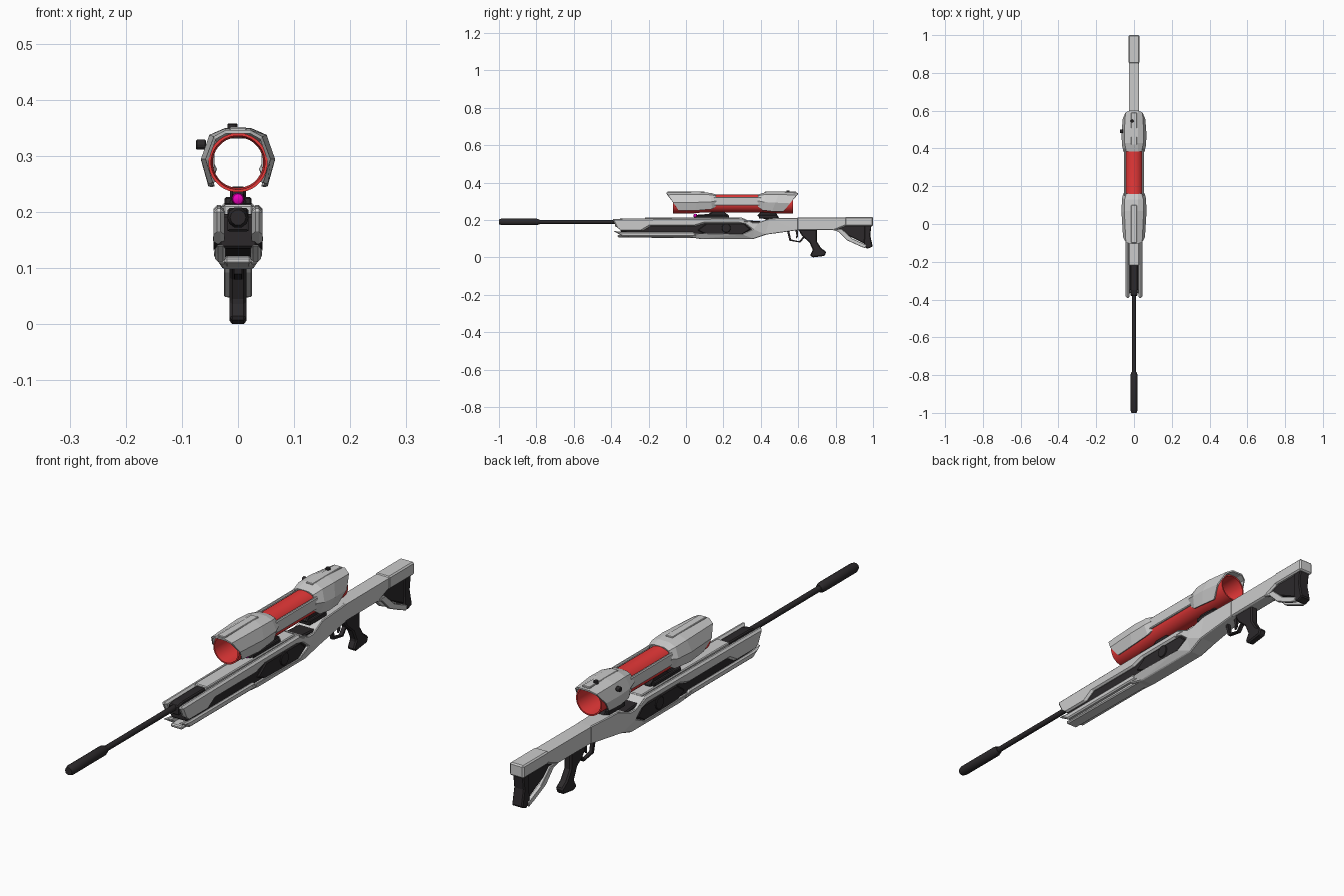
import bpy, bmesh, math
from mathutils import Matrix, Vector


def material(name, rgb):
    m = bpy.data.materials.new(name)
    m.diffuse_color = (*rgb, 1)
    return m


DARK = material("dark", (0.025, 0.022, 0.024))
RED = material("red", (0.8, 0.04, 0.04))
PINK = material("pink", (0.85, 0.0, 0.5))


def finish(name, bm, mat=None, bevel=0, smooth=False):
    bmesh.ops.recalc_face_normals(bm, faces=bm.faces)
    me = bpy.data.meshes.new(name)
    bm.to_mesh(me)
    bm.free()
    ob = bpy.data.objects.new(name, me)
    bpy.context.collection.objects.link(ob)
    if mat:
        me.materials.append(mat)
    if bevel:
        b = ob.modifiers.new("chamfer", 'BEVEL')
        b.width, b.segments, b.limit_method = bevel, 1, 'ANGLE'
        b.angle_limit = math.radians(40)
    if smooth:
        bpy.context.view_layer.objects.active = ob
        ob.select_set(True)
        bpy.ops.object.shade_smooth_by_angle(angle=math.radians(35))
        ob.select_set(False)
    return ob


def prism(name, pts, w, mat=None, bevel=0.004, inner=None):
    """Side profile of (y, z[, half width]); 'inner' makes a mirrored pair of plates."""
    bm = bmesh.new()
    for s in ((1,) if inner is None else (1, -1)):
        rings = []
        for side in (0, 1):
            ring = []
            for p in pts:
                hw = p[2] if len(p) > 2 else w
                x = hw if side == 0 else (-hw if inner is None else inner)
                ring.append(bm.verts.new((s * x, p[0], p[1])))
            rings.append(ring)
        a, b = rings
        bm.faces.new(a)
        bm.faces.new(b[::-1])
        for i in range(len(a)):
            j = (i + 1) % len(a)
            bm.faces.new((a[i], b[i], b[j], a[j]))
    bmesh.ops.recalc_face_normals(bm, faces=bm.faces)
    bmesh.ops.triangulate(bm, faces=[f for f in bm.faces if len(f.verts) > 4])
    return finish(name, bm, mat, bevel)


def box(name, y0, y1, z0, z1, w, mat=None, bevel=0.003, inner=None):
    return prism(name, [(y0, z0), (y1, z0), (y1, z1), (y0, z1)], w, mat, bevel, inner)


def lathe(name, prof, z, mat, n, closed=False):
    """Spin (y, radius) around a lengthwise axis at height z."""
    bm = bmesh.new()
    rings = [[bm.verts.new((r * math.sin(t), y, z + r * math.cos(t)))
              for t in (2 * math.pi * (k + .5) / n for k in range(n))] for y, r in prof]
    for i in range(len(rings) - (not closed)):
        a, b = rings[i], rings[(i + 1) % len(rings)]
        for k in range(n):
            bm.faces.new((a[k], a[k - 1], b[k - 1], b[k]))
    if not closed:
        bm.faces.new(rings[0])
        bm.faces.new(rings[-1])
    return finish(name, bm, mat, smooth=True)


def cylinder(name, pos, r, depth, mat, axis='Z', n=12, bevel=0.002):
    bm = bmesh.new()
    rot = Matrix.Rotation(math.pi / 2, 4, 'Y') if axis == 'X' else Matrix()
    bmesh.ops.create_cone(bm, cap_ends=True, segments=n, radius1=r, radius2=r, depth=depth,
                          matrix=Matrix.Translation(Vector(pos)) @ rot)
    return finish(name, bm, mat, bevel)


def shell(name, sections):
    """Faceted hood: sections of (y top, y bottom, half width, z top, z bottom)."""
    bm = bmesh.new()
    rows = []
    for yt, yb, w, zt, zb in sections:
        half = [(0.022, 0), (w - 0.015, 0.12), (w, 0.55), (w - 0.013, 1)]
        full = [(-x, f) for x, f in half[::-1]] + half
        rows.append([bm.verts.new((x, yt + (yb - yt) * f, zt + (zb - zt) * f)) for x, f in full])
    for a, b in zip(rows, rows[1:]):
        for i in range(len(a) - 1):
            bm.faces.new((a[i], a[i + 1], b[i + 1], b[i]))
    ob = finish(name, bm)
    # open sheet: make sure the top faces up so the thickness grows inward
    if max(ob.data.polygons, key=lambda p: p.center.z).normal.z < 0:
        ob.data.flip_normals()
    s = ob.modifiers.new("thickness", 'SOLIDIFY')
    s.thickness, s.offset = 0.006, -1
    return ob


# barrel and suppressor
lathe("barrel", [(-0.80, 0.0105), (-0.2, 0.0105)], 0.19, DARK, 16)
lathe("suppressor", [(-1, 0.008), (-1, 0.014), (-0.985, 0.019), (-0.80, 0.019),
                     (-0.783, 0.013)], 0.19, DARK, 10)
prism("barrel_shroud", [(-0.38, 0.165), (-0.2, 0.165), (-0.2, 0.207), (-0.35, 0.207),
                        (-0.38, 0.2)], 0.019, DARK)

# dark inner core
prism("receiver_core", [(-0.35, 0.135), (-0.1, 0.12), (0.1, 0.115), (0.36, 0.115), (0.44, 0.135),
                        (0.44, 0.19), (0.3, 0.2), (-0.35, 0.195)], 0.034, DARK)
prism("receiver_bulge", [(0.06, 0.145), (0.11, 0.122), (0.3, 0.122), (0.345, 0.15),
                         (0.31, 0.182), (0.11, 0.182)], 0.04, DARK)
cylinder("receiver_pivot", (0, 0.215, 0.157), 0.024, 0.088, DARK, 'X', 16)

# upper handguard
prism("handguard_side", [(-0.395, 0.206), (-0.375, 0.165), (-0.345, 0.143), (-0.23, 0.143),
                         (-0.19, 0.167), (0.05, 0.167), (0.10, 0.182), (0.29, 0.182),
                         (0.355, 0.187), (0.30, 0.212), (0.0, 0.21)],
      0.044, bevel=0.007, inner=0.024)
box("handguard_top", -0.22, 0.30, 0.188, 0.213, 0.026)

# lower handguard with two prongs
prism("lower_guard_rail", [(-0.39, 0.142), (-0.34, 0.136), (0.04, 0.136), (0.06, 0.112),
                           (-0.34, 0.112), (-0.36, 0.125)], 0.041, bevel=0.005, inner=0.022)
prism("lower_guard_base", [(-0.365, 0.12), (-0.365, 0.107), (0.08, 0.102), (0.08, 0.122)], 0.024)

# grey frame kinking from the belly up to the stock
prism("receiver_frame", [(0.30, 0.212, .04), (0.355, 0.187, .042), (0.39, 0.187, .042),
                         (0.45, 0.209, .035), (0.60, 0.212, .028), (0.60, 0.146, .028),
                         (0.43, 0.122, .034), (0.36, 0.098, .027), (0.08, 0.098, .027),
                         (0.02, 0.108, .034), (0.02, 0.127, .042), (0.09, 0.129, .044),
                         (0.30, 0.124, .044), (0.355, 0.15, .045), (0.32, 0.178, .044),
                         (0.28, 0.187, .044)], 0.044, bevel=0.003)

# stock, end cap, butt pad and strut
prism("stock", [(0.59, 0.212), (0.99, 0.213), (0.99, 0.172), (0.86, 0.17), (0.80, 0.146),
                (0.59, 0.145)], 0.027, bevel=0.006)
box("stock_cap", 0.85, 1.0, 0.168, 0.216, 0.029, bevel=0.005)
prism("butt_infill", [(0.80, 0.15), (0.86, 0.175), (0.97, 0.175), (0.97, 0.065)], 0.017, DARK)
prism("butt_pad", [(0.955, 0.175), (0.992, 0.175), (0.985, 0.12), (0.998, 0.058), (0.97, 0.046),
                   (0.952, 0.06)], 0.022, DARK)
prism("butt_strut", [(0.77, 0.15), (0.835, 0.15), (0.89, 0.1), (0.965, 0.066), (0.96, 0.048),
                     (0.925, 0.062), (0.86, 0.092), (0.815, 0.138)], 0.025, bevel=0.002, inner=0.012)

# pistol grip, trigger and guard
prism("grip", [(0.60, 0.15), (0.70, 0.15), (0.70, 0.085), (0.722, 0.05), (0.75, 0.03),
               (0.742, 0.008), (0.68, 0.0), (0.662, 0.01), (0.678, 0.04), (0.66, 0.08),
               (0.62, 0.115)], 0.015, DARK, bevel=0.005)
prism("trigger", [(0.585, 0.145), (0.60, 0.145), (0.598, 0.11), (0.588, 0.1), (0.59, 0.12)],
      0.004, DARK, bevel=0)
prism("trigger_guard", [(0.54, 0.14), (0.552, 0.14), (0.562, 0.096), (0.605, 0.086), (0.625, 0.11),
                        (0.633, 0.106), (0.612, 0.079), (0.553, 0.089)], 0.007, DARK, bevel=0.001)

# scope mounts
prism("front_mount", [(0.05, 0.212), (0.06, 0.228), (0.12, 0.232), (0.14, 0.245), (0.20, 0.245),
                      (0.23, 0.225), (0.23, 0.212)], 0.014, DARK)
prism("rear_mount", [(0.38, 0.222), (0.40, 0.242), (0.48, 0.242), (0.5, 0.205), (0.43, 0.2)],
      0.014, DARK)
box("front_mount_clamp", 0.06, 0.22, 0.212, 0.227, 0.024, DARK)
box("rear_mount_clamp", 0.39, 0.49, 0.207, 0.227, 0.024, DARK)
lathe("sight_bead", [(0.04, 0.004), (0.043, 0.009), (0.05, 0.011), (0.057, 0.009), (0.06, 0.004)],
      0.223, PINK, 16)

# scope tube, open from end to end
lathe("scope_tube", [(-0.07, 0.053), (0.04, 0.053), (0.09, 0.0475), (0.41, 0.0475), (0.46, 0.053),
                     (0.573, 0.053), (0.573, 0.048), (0.45, 0.045), (0.09, 0.045),
                     (-0.07, 0.048)], 0.288, RED, 32, closed=True)

# scope hoods, side strips and dials
shell("scope_front_hood", [(-0.105, -0.04, 0.058, 0.346, 0.252), (0.07, 0.05, 0.066, 0.349, 0.250),
                           (0.13, 0.14, 0.064, 0.345, 0.258), (0.16, 0.165, 0.056, 0.337, 0.275)])
shell("scope_rear_hood", [(0.385, 0.38, 0.056, 0.337, 0.275), (0.43, 0.41, 0.064, 0.349, 0.252),
                          (0.50, 0.46, 0.066, 0.35, 0.246), (0.60, 0.52, 0.060, 0.344, 0.244)])
box("front_hood_ridge", -0.1, 0.1, 0.342, 0.351, 0.015, bevel=0.002)
box("rear_hood_ridge", 0.42, 0.59, 0.342, 0.351, 0.015, bevel=0.002)
box("scope_side_strip", 0.15, 0.40, 0.277, 0.322, 0.053, inner=0.042)
cylinder("top_dial", (-0.01, 0.545, 0.351), 0.009, 0.014, DARK)
cylinder("side_dial", (-0.066, 0.49, 0.32), 0.009, 0.018, DARK, 'X')
